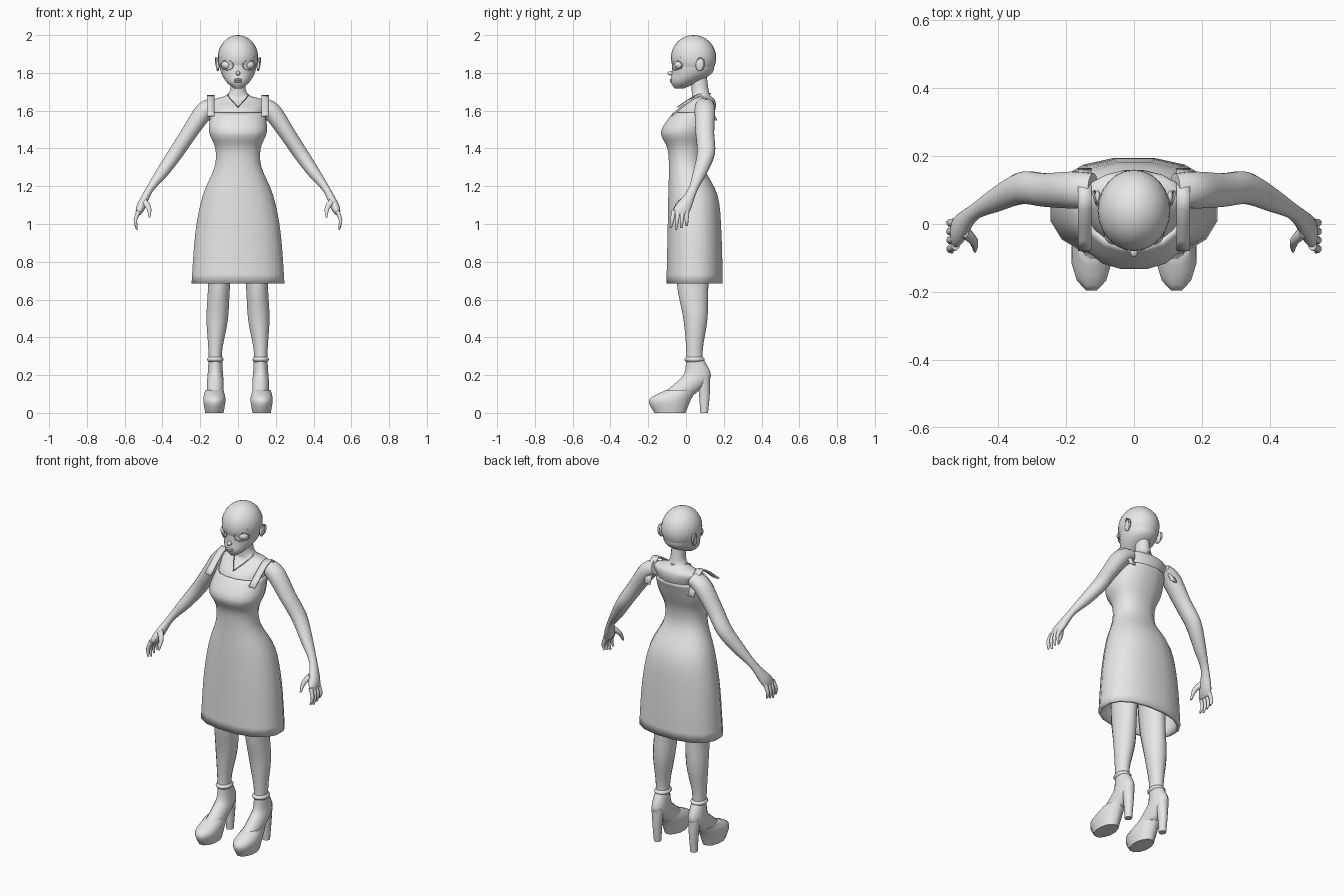
import bpy, bmesh
from math import cos, sin, pi, radians, sqrt, copysign
from mathutils import Vector, Matrix

default_cube = bpy.data.objects.get("Cube")
if default_cube:
    bpy.data.objects.remove(default_cube, do_unlink=True)

grey = bpy.data.materials.new("plain_grey")
grey.use_nodes = True
grey.diffuse_color = (.8, .8, .8, 1)
shader = grey.node_tree.nodes["Principled BSDF"]
shader.inputs["Base Color"].default_value = grey.diffuse_color


def spline(points, steps=4):
    """Smooth path through a few points of any dimension."""
    points = [Vector(p) for p in points]
    padded = [points[0], *points, points[-1]]
    path = []
    for before, start, end, after in zip(padded, padded[1:], padded[2:], padded[3:]):
        leave, arrive = (end - before) / 2, (after - start) / 2
        for step in range(steps):
            t = step / steps
            ease = t * t * (3 - 2 * t)
            path.append(start.lerp(end, ease) + leave * t * (1 - t) ** 2
                        - arrive * t * t * (1 - t))
    return path + [points[-1]]


def place(name, data, mirror):
    """Link an object with the shared colour, mirrored when it is one of a pair."""
    data.materials.append(grey)
    part = bpy.data.objects.new(name, data)
    bpy.context.collection.objects.link(part)
    if mirror:
        part.modifiers.new("Mirror", 'MIRROR')
    return part


def finish(name, bm, mirror=False, thickness=0):
    """Turn a bmesh into a smooth shaded part, thickened inwards if asked."""
    mesh = bpy.data.meshes.new(name)
    bm.to_mesh(mesh)
    bm.free()
    for face in mesh.polygons:
        face.use_smooth = True
    mesh.set_sharp_from_angle(angle=radians(50))
    part = place(name, mesh, mirror)
    if thickness:
        solid = part.modifiers.new("Thickness", 'SOLIDIFY')
        solid.thickness = thickness
        solid.offset = -1


def bridge(bm, rings, closed):
    """Join neighbouring rows of vertices with outward facing quads."""
    for lower, upper in zip(rings, rings[1:]):
        for k in range(0 if closed else 1, len(lower)):
            bm.faces.new((lower[k], lower[k - 1], upper[k - 1], upper[k]))


def loft(name, sections, sides=16, power=2, caps=True, **options):
    """Skin smooth rings given as centre, half width and half depth along y."""
    bm = bmesh.new()
    rings = []
    path = spline([(*centre, wide, deep) for centre, wide, deep in sections])
    for i, section in enumerate(path):
        x, y, z, wide, deep = section
        along = path[min(i + 1, len(path) - 1)] - path[max(i - 1, 0)]
        across = Vector(along[:3]).cross(Vector((0, 1, 0))).normalized()
        ring = []
        for k in range(sides):
            angle = 2 * pi * (k + .5) / sides
            c, s = (copysign(abs(v) ** (2 / power), v) for v in (cos(angle), sin(angle)))
            ring.append(bm.verts.new(Vector((x, y + deep * s, z)) + across * wide * c))
        rings.append(ring)
    bridge(bm, rings, closed=True)
    if caps:
        bm.faces.new(rings[0])
        bm.faces.new(reversed(rings[-1]))
    finish(name, bm, **options)


def stack(name, levels, x=0, **options):
    """Loft upwards from levels of height, half width, front and back."""
    loft(name, [((x, (front + back) / 2, z), wide, (back - front) / 2)
                for z, wide, front, back in levels], **options)


def ellipsoid(name, centre, size, tilt=0, mirror=False):
    bm = bmesh.new()
    matrix = (Matrix.Translation(centre) @ Matrix.Rotation(tilt, 4, 'X')
              @ Matrix.Diagonal((*size, 1)))
    bmesh.ops.create_uvsphere(bm, u_segments=24, v_segments=16, radius=1, matrix=matrix)
    finish(name, bm, mirror)


def cord(name, points, closed=False):
    """Thin round cord, mirrored to the other side."""
    curve = bpy.data.curves.new(name, 'CURVE')
    curve.dimensions = '3D'
    curve.bevel_depth = .003
    curve.bevel_resolution = 1
    curve.use_fill_caps = True
    line = curve.splines.new('POLY')
    line.points.add(len(points) - 1)
    for point, position in zip(line.points, points):
        point.co = (*position, 1)
    line.use_cyclic_u = closed
    place(name, curve, mirror=True)


# Dress: open flared skirt, narrow waist and full bodice
stack("dress", [
    (.685, .25, -.106, .197), (.95, .23, -.1, .19), (1.15, .19, -.096, .17),
    (1.3, .127, -.092, .095), (1.4, .122, -.1, .09), (1.49, .156, -.135, .12),
    (1.59, .146, -.07, .155)], power=2.3, caps=False, thickness=.018)

# Shoulder straps as thin ribbons
bm = bmesh.new()
arch = spline([(-.08, 1.575), (.08, 1.682), (.165, 1.55)])
bridge(bm, [[bm.verts.new((x, y, z)) for x in (.165, .125)] for y, z in arch], closed=False)
finish("shoulder_strap", bm, mirror=True, thickness=.008)

# Upper chest and neck
stack("chest_and_neck", [
    (1.5, .13, -.09, .11), (1.6, .142, -.055, .156), (1.655, .14, .02, .155),
    (1.69, .05, .03, .125), (1.79, .038, .02, .11)])
cord("necklace", spline([(0, .13, 1.69), (.055, .06, 1.685), (0, -.045, 1.62)]))

# Head: round skull, tapering face and small features
ellipsoid("skull", (0, .04, 1.88), (.107, .12, .12))
stack("face", [
    (1.718, .02, -.06, -.01), (1.75, .06, -.08, .06),
    (1.8, .09, -.075, .14), (1.86, .102, -.072, .15)], sides=28)
ellipsoid("nose", (0, -.08, 1.798), (.012, .018, .012))
for name, z in (("upper_lip", 1.764), ("lower_lip", 1.754)):
    ellipsoid(name, (0, -.076, z), (.022, .01, .006))
ellipsoid("eye", (.057, -.03, 1.842), (.031, .031, .026), mirror=True)
ellipsoid("ear", (.107, .075, 1.845), (.01, .023, .036), tilt=-.2, mirror=True)


def on_face(x, z):
    """Point on the front of the head at a given x and z."""
    return (x, .04 - .115 * sqrt(1 - (x / .106) ** 2), z)


circle = [(cos(k * pi / 10), sin(k * pi / 10)) for k in range(20)]
cord("eyelid", [on_face(.057 + .032 * c, 1.842 + .026 * s) for c, s in circle], closed=True)
cord("ear_rim", [(.111 + .006 * (c + s), .077 + .02 * c, 1.847 + .033 * s)
                 for c, s in circle], closed=True)
cord("eyebrow", spline([on_face(.02, 1.876), on_face(.05, 1.893), on_face(.085, 1.884)]))

# Arms ending in broad palms
loft("arm", [
    ((.12, .1, 1.63), .04, .05), ((.18, .1, 1.595), .05, .055), ((.26, .1, 1.48), .043, .05),
    ((.33, .106, 1.375), .04, .048), ((.4, .075, 1.275), .033, .038),
    ((.47, .035, 1.18), .02, .026), ((.514, -.015, 1.09), .024, .045),
    ((.53, -.03, 1.05), .012, .042)], mirror=True)

# Fingers fan out along the depth of the hand
for i, name in enumerate(("index", "middle", "ring", "little")):
    root = .023 * i - .065
    tip = root + .005 * i - .016
    low = .97 + .01 * abs(i - 1)
    loft(name + "_finger", [
        ((.525, root, 1.07), .013, .013), ((.543, (root + tip) / 2, 1.02), .01, .011),
        ((.535, tip, low), .005, .006)], sides=8, mirror=True)
loft("thumb", [
    ((.5, -.02, 1.12), .02, .022), ((.472, -.05, 1.085), .014, .015),
    ((.468, -.078, 1.035), .005, .006)], sides=8, mirror=True)

# Legs
loft("leg", [
    ((.09, .04, .98), .08, .09), ((.1, .035, .69), .06, .085), ((.11, .05, .5), .058, .065),
    ((.12, .045, .34), .038, .045), ((.12, .045, .24), .035, .045)], mirror=True)

# Platform shoes: pointed toe, arched foot, high heel and ankle strap
stack("shoe_toe", [
    (0, .05, -.17, 0), (.07, .061, -.2, .03), (.12, .05, -.11, .06)],
    x=.125, sides=12, mirror=True)
stack("foot", [
    (.1, .045, -.13, .05), (.16, .045, -.055, .115), (.21, .041, -.01, .132),
    (.29, .036, 0, .09)], x=.12, mirror=True)
stack("shoe_heel", [
    (0, .02, .075, .117), (.1, .026, .068, .127), (.2, .036, .06, .128)],
    x=.12, sides=12, mirror=True)
stack("ankle_strap", [
    (.27, .037, 0, .09), (.283, .045, -.01, .1), (.296, .037, 0, .09)], x=.12, mirror=True)
